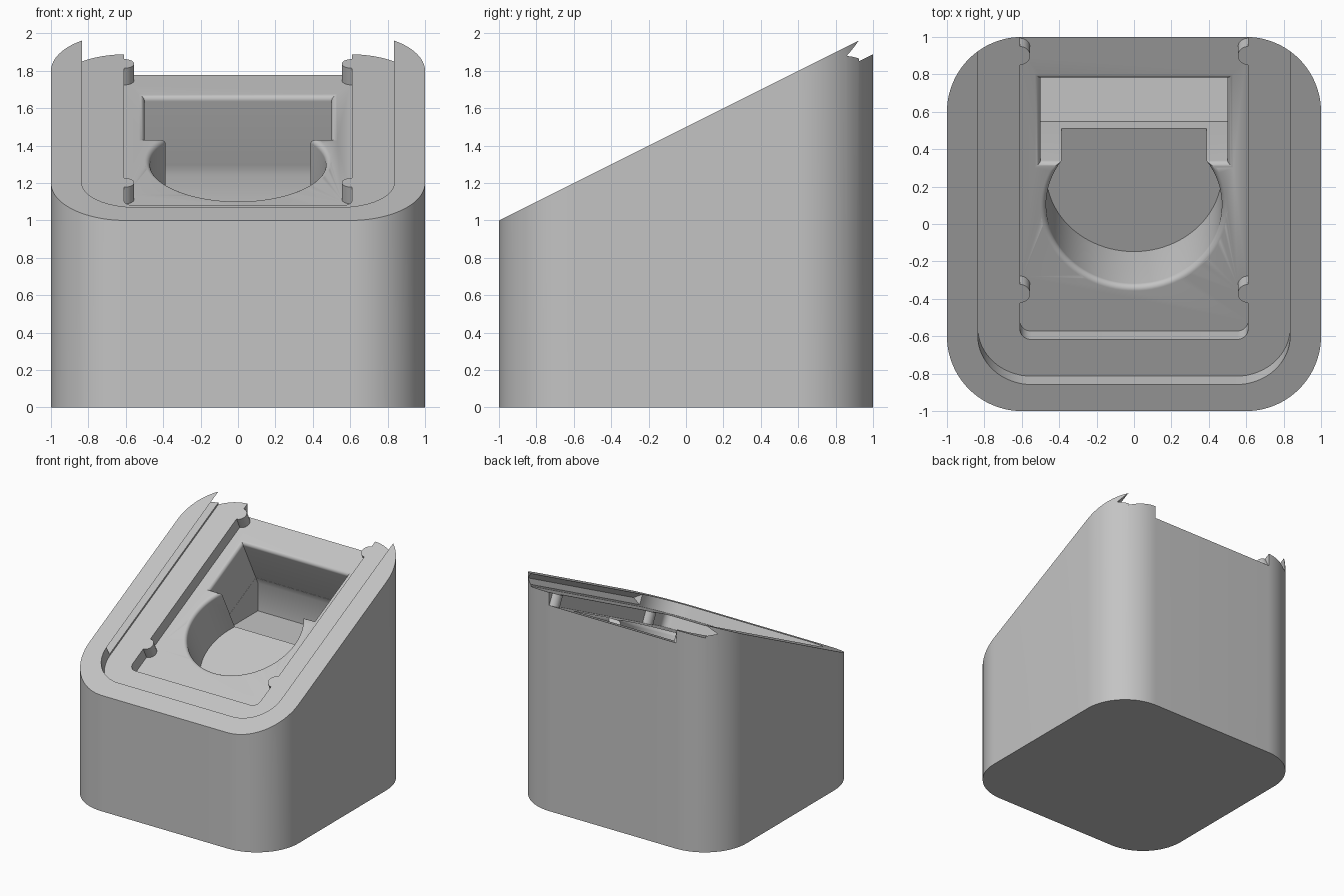
import bpy, bmesh
from math import sin, cos, pi, atan, asin, sqrt
from mathutils import Matrix, Vector

cube = bpy.data.objects.get("Cube")
if cube:
    bpy.data.objects.remove(cube, do_unlink=True)

SLOPE = atan(0.5)
# Tilted frame of the sloping top: x, distance up the slope, height off it
TILT = Matrix.Translation((0, 0, 1.5)) @ Matrix.Rotation(SLOPE, 4, 'X')


def loft(name, rings, matrix=Matrix()):
    """Closed solid through rings of equal point count."""
    bm = bmesh.new()
    loops = [[bm.verts.new(matrix @ Vector(p)) for p in ring] for ring in rings]
    bm.faces.new(loops[0])
    bm.faces.new(loops[-1])
    for a, b in zip(loops, loops[1:]):
        for i in range(len(a)):
            j = (i + 1) % len(a)
            bm.faces.new((a[i], a[j], b[j], b[i]))
    bmesh.ops.recalc_face_normals(bm, faces=bm.faces)
    mesh = bpy.data.meshes.new(name)
    bm.to_mesh(mesh)
    bm.free()
    obj = bpy.data.objects.new(name, mesh)
    bpy.context.collection.objects.link(obj)
    return obj


def arc(cx, cy, r, start, end, n):
    return [(cx + r * cos(start + (end - start) * i / n),
             cy + r * sin(start + (end - start) * i / n)) for i in range(n + 1)]


def mirrored(half):
    """Close an outline from its +x half, given front to back."""
    return half + [(-x, y) for x, y in reversed(half) if x > 1e-6]


def prism(name, outline, low, high):
    return loft(name, [[(x, y, z) for x, y in outline] for z in (low, high)], TILT)


def cut(target, cutter):
    mod = target.modifiers.new("cut", 'BOOLEAN')
    mod.operation = 'DIFFERENCE'
    mod.solver = 'EXACT'
    mod.object = cutter
    bpy.context.view_layer.update()
    graph = bpy.context.evaluated_depsgraph_get()
    mesh = bpy.data.meshes.new_from_object(target.evaluated_get(graph))
    target.modifiers.clear()
    target.data = mesh
    bpy.data.objects.remove(cutter, do_unlink=True)


# Body: rounded square column with a sloping top
plan = mirrored(arc(0.6, -0.6, 0.4, -pi / 2, 0, 20) + arc(0.6, 0.6, 0.4, 0, pi / 2, 20))
body = loft("stand_body", [[(x, y, 0) for x, y in plan],
                           [(x, y, 1.5 + y / 2) for x, y in plan]])

# Outer tray, open at the back
BACK = 1.7
FRONT, R = -0.96, 0.29
tray = mirrored(arc(0.835 - R, FRONT + R, R, -pi / 2, 0, 16) + [(0.835, BACK)])
cut(body, prism("tray_cutter", tray, -0.1, 0.6))

# Undercut slide grooves along both straight sides of the tray
groove = [(0.8, 0.01), (0.8195, 0.01), (0.905, -0.045), (0.837, -0.085), (0.8, -0.085)]
for side in (1, -1):
    cut(body, loft("groove_cutter", [[(side * x, s, n) for x, n in groove]
                                     for s in (FRONT + R, BACK)], TILT))

# Inner tray with two rounded nubs on each side
half = arc(0.55, -0.68, 0.06, -pi / 2, 0, 8)
for s in (-0.466, 0.956):
    half += arc(0.61, s, 0.055, 1.5 * pi, pi / 2, 14)
cut(body, prism("inner_tray_cutter", mirrored(half + [(0.61, BACK)]), -0.2, 0.0))

# Round pocket joined to a rectangular one, with a rounded rim
RADIUS, WIDE, NEAR, FAR, RIM = 0.47, 0.5, 0.265, 0.765, 0.03
FLOOR = -0.61


def pocket_outline(grow):
    r, near = RADIUS + grow, NEAR - grow
    end = asin(near / r)
    return mirrored(arc(0, 0, r, -pi / 2, end, 32)[0:]
                    + [(WIDE + grow, near), (WIDE + grow, FAR + grow)])


levels = [(RIM, -0.12)]
for i in range(9):
    t = i / 8 * pi / 2
    levels.append((RIM * (1 - sin(t)), -0.2 - RIM * (1 - cos(t))))
levels.append((0, FLOOR))
cut(body, loft("pocket_cutter", [[(x, s, n) for x, s in pocket_outline(g)]
                                 for g, n in levels], TILT))


# Deeper well behind the round pocket, with a level floor
def on_wall(s, height=None, depth=0.5):
    if height is not None:
        depth = (1.5 + s * sin(SLOPE) - height) / cos(SLOPE)
    p = TILT @ Vector((0, s, -depth))
    return p.y, p.z


near_wall, far_wall = NEAR + 0.001, FAR - 0.001
base = on_wall(near_wall, 1.0)
bend = on_wall(far_wall, 1.24)
well = [on_wall(near_wall), base, (bend[0], base[1]), bend, on_wall(far_wall)]
cut(body, loft("well_cutter", [[(x, y, z) for y, z in well]
                               for x in (WIDE - 0.001, 0.001 - WIDE)]))

# Single grey finish
grey = bpy.data.materials.new("light_grey")
grey.use_nodes = True
colour = (0.55, 0.55, 0.55, 1)
grey.diffuse_color = colour
grey.node_tree.nodes["Principled BSDF"].inputs["Base Color"].default_value = colour
body.data.materials.clear()
body.data.materials.append(grey)
for face in body.data.polygons:
    face.material_index = 0

bpy.ops.object.select_all(action='DESELECT')
body.select_set(True)
bpy.context.view_layer.objects.active = body
bpy.ops.object.shade_smooth_by_angle(angle=pi / 6)
